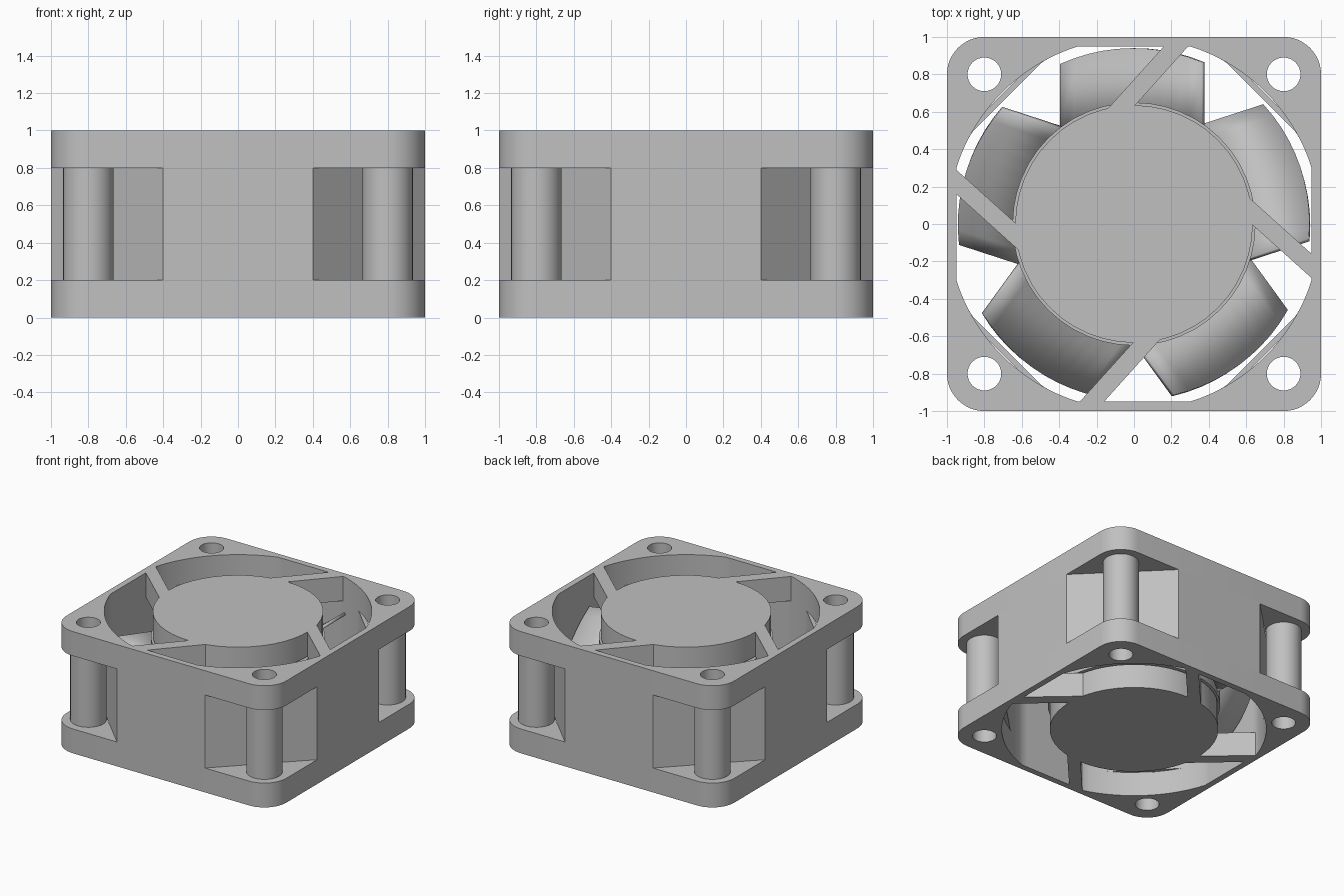
import bpy, bmesh, math
from math import sin, cos, pi, radians
from mathutils import Matrix

cube = bpy.data.objects.get("Cube")
if cube:
    bpy.data.objects.remove(cube, do_unlink=True)

grey = bpy.data.materials.new("light_grey_plastic")
grey.use_nodes = True
COLOUR = (0.53, 0.53, 0.53, 1)
grey.diffuse_color = COLOUR
grey.node_tree.nodes["Principled BSDF"].inputs["Base Color"].default_value = COLOUR


def finish(name, bm):
    """Clean the mesh, make the object, shade it with sharp edges kept."""
    bmesh.ops.remove_doubles(bm, verts=bm.verts, dist=0.0005)
    bmesh.ops.recalc_face_normals(bm, faces=bm.faces)
    mesh = bpy.data.meshes.new(name)
    bm.to_mesh(mesh)
    bm.free()
    mesh.materials.append(grey)
    ob = bpy.data.objects.new(name, mesh)
    bpy.context.collection.objects.link(ob)
    bpy.ops.object.select_all(action='DESELECT')
    ob.select_set(True)
    bpy.context.view_layer.objects.active = ob
    bpy.ops.object.shade_smooth_by_angle(angle=radians(30))
    return ob


def plate(name, loops, z0, z1):
    """Extrude nested outlines (inner ones become holes) from z0 to z1."""
    curve = bpy.data.curves.new(name, 'CURVE')
    curve.dimensions = '2D'
    curve.fill_mode = 'BOTH'
    curve.extrude = (z1 - z0) / 2
    for loop in loops:
        spline = curve.splines.new('POLY')
        spline.points.add(len(loop) - 1)
        for point, (x, y) in zip(spline.points, loop):
            point.co = (x, y, 0, 1)
        spline.use_cyclic_u = True
    temp = bpy.data.objects.new(name + "_outline", curve)
    bpy.context.collection.objects.link(temp)
    evaluated = temp.evaluated_get(bpy.context.evaluated_depsgraph_get())
    bm = bmesh.new()
    bm.from_mesh(evaluated.to_mesh())
    evaluated.to_mesh_clear()
    bpy.data.objects.remove(temp, do_unlink=True)
    bpy.data.curves.remove(curve)
    bmesh.ops.translate(bm, verts=bm.verts, vec=(0, 0, (z0 + z1) / 2))
    return finish(name, bm)


def circle(r, cx=0, cy=0, n=48):
    return [(cx + r * cos(2 * pi * i / n), cy + r * sin(2 * pi * i / n)) for i in range(n)]


def bore(diagonal):
    """Round opening flattened at the four sides and on the diagonals."""
    pts = []
    for i in range(144):
        a = 2 * pi * i / 144
        flat = 0.95 / max(abs(cos(a)), abs(sin(a)))
        diag = diagonal / max(abs(cos(a + pi / 4)), abs(sin(a + pi / 4)))
        r = min(0.996, flat, diag)
        pts.append((r * cos(a), r * sin(a)))
    return pts


def turn(pts, a):
    return [(x * cos(a) - y * sin(a), x * sin(a) + y * cos(a)) for x, y in pts]


CORNERS = [(sx * 0.8, sy * 0.8) for sx, sy in ((1, 1), (-1, 1), (-1, -1), (1, -1))]

# Square outline with rounded corners
rounded = []
for k, (cx, cy) in enumerate(CORNERS):
    for i in range(13):
        a = (k + i / 12) * pi / 2
        rounded.append((cx + 0.2 * cos(a), cy + 0.2 * sin(a)))

# Flanges with fixed hub plates and slanted struts, bottom and top
screw_holes = [circle(0.09, cx, cy, 32) for cx, cy in CORNERS]
strut = [(-0.07, 0.55), (0.29, 0.95), (0.16, 0.95), (-0.2, 0.55)]
for side, z0 in (("bottom", 0), ("top", 0.8)):
    z1 = z0 + 0.2
    plate(side + "_flange", [rounded, bore(1)] + screw_holes, z0, z1)
    plate(side + "_hub_plate", [circle(0.635)], z0, z1)
    for k in range(4):
        plate(f"{side}_strut_{k + 1}", [turn(strut, k * pi / 2)], z0, z1)

# Duct wall between the flanges, cut off at the corners
octagon = []
for k in range(4):
    octagon += turn([(1, -0.4), (1, 0.4)], k * pi / 2)
plate("duct_wall", [octagon, bore(0.96)], 0.2, 0.8)

# Hollow screw posts
for k, (cx, cy) in enumerate(CORNERS):
    plate(f"screw_post_{k + 1}", [circle(0.135, cx, cy, 32), circle(0.09, cx, cy, 32)], 0.2, 0.8)

# Rotor drum
plate("rotor_drum", [circle(0.65)], 0.21, 0.79)

# Five curved, pitched blades
STEPS = 10
for k in range(5):
    bm = bmesh.new()
    rows = []
    for i in range(STEPS + 1):
        t = i / STEPS
        x = -0.39 + 0.76 * t
        z = 0.25 + 0.36 * t + 0.14 * t * t
        outer = math.sqrt(0.94 ** 2 - x * x)
        rows.append([bm.verts.new((x, y, z)) for y in (0.5, outer)])
    for a, b in zip(rows, rows[1:]):
        bm.faces.new((a[0], b[0], b[1], a[1]))
    bmesh.ops.rotate(bm, verts=bm.verts, matrix=Matrix.Rotation(k * 2 * pi / 5, 3, 'Z'))
    blade = finish(f"blade_{k + 1}", bm)
    solid = blade.modifiers.new("thickness", 'SOLIDIFY')
    solid.thickness = 0.025
    solid.offset = 0
